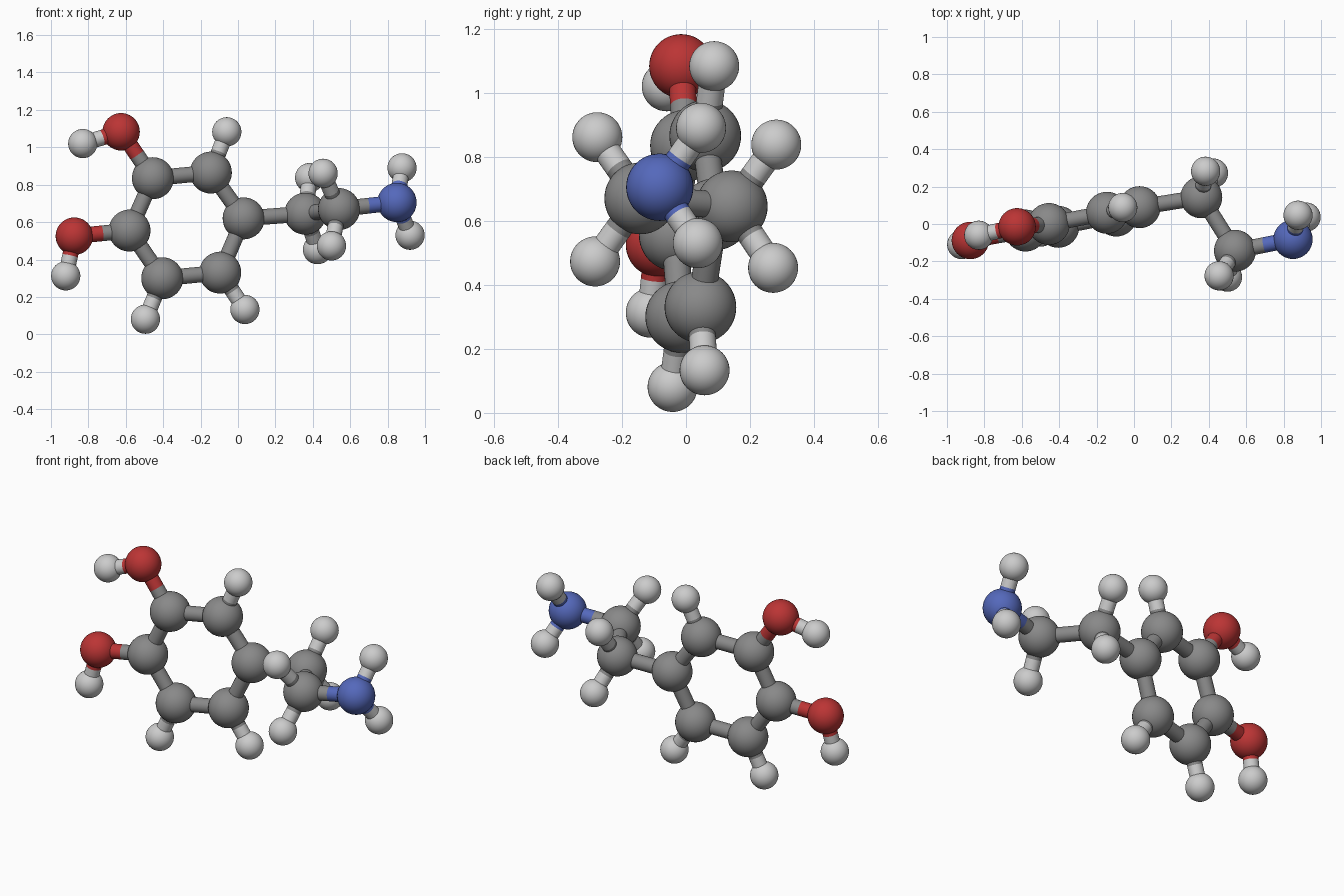
import bpy
from mathutils import Vector

if "Cube" in bpy.data.objects:
    bpy.data.objects.remove(bpy.data.objects["Cube"])

RADIUS = {"carbon": 0.112, "nitrogen": 0.105, "oxygen": 0.1, "hydrogen": 0.078}
COLOUR = {"carbon": (0.25, 0.25, 0.25, 1), "nitrogen": (0.09, 0.14, 0.5, 1),
          "oxygen": (0.5, 0.035, 0.035, 1), "hydrogen": (0.6, 0.6, 0.6, 1)}
BOND_RADIUS = 0.042

MATS = {}
for element, colour in COLOUR.items():
    MATS[element] = bpy.data.materials.new(element + "_colour")
    MATS[element].diffuse_color = colour

# Atoms: key -> element, position
ATOMS = {
    # six-sided ring
    "r1": ("carbon", (0.03, 0.09, 0.62)),
    "r2": ("carbon", (-0.145, 0.06, 0.865)),
    "r3": ("carbon", (-0.455, 0.0, 0.835)),
    "r4": ("carbon", (-0.58, -0.035, 0.555)),
    "r5": ("carbon", (-0.405, -0.015, 0.30)),
    "r6": ("carbon", (-0.095, 0.045, 0.33)),
    # ring side groups
    "o3": ("oxygen", (-0.625, -0.015, 1.083)),
    "o4": ("oxygen", (-0.875, -0.088, 0.525)),
    "ho3": ("hydrogen", (-0.83, -0.06, 1.02)),
    "ho4": ("hydrogen", (-0.921, -0.11, 0.313)),
    "h2": ("hydrogen", (-0.06, 0.088, 1.083)),
    "h5": ("hydrogen", (-0.495, -0.042, 0.081)),
    "h6": ("hydrogen", (0.037, 0.058, 0.133)),
    # side chain
    "ca": ("carbon", (0.36, 0.143, 0.645)),
    "cb": ("carbon", (0.54, -0.143, 0.67)),
    "n": ("nitrogen", (0.85, -0.082, 0.705)),
    "ha1": ("hydrogen", (0.383, 0.282, 0.838)),
    "ha2": ("hydrogen", (0.425, 0.272, 0.453)),
    "hb1": ("hydrogen", (0.455, -0.277, 0.861)),
    "hb2": ("hydrogen", (0.50, -0.284, 0.473)),
    "hn1": ("hydrogen", (0.877, 0.047, 0.89)),
    "hn2": ("hydrogen", (0.92, 0.037, 0.53)),
}

BONDS = """r1-r2 r2-r3 r3-r4 r4-r5 r5-r6 r6-r1 r3-o3 o3-ho3 r4-o4 o4-ho4
r2-h2 r5-h5 r6-h6 r1-ca ca-cb cb-n ca-ha1 ca-ha2 cb-hb1 cb-hb2 n-hn1 n-hn2""".split()


def finish(name, element):
    ob = bpy.context.object
    ob.name = name
    ob.data.materials.append(MATS[element])
    bpy.ops.object.shade_smooth_by_angle()


def half_bond(name, element, start, end):
    axis = end - start
    bpy.ops.mesh.primitive_cylinder_add(
        vertices=32, radius=BOND_RADIUS, depth=axis.length,
        location=(start + end) / 2,
        rotation=axis.to_track_quat('Z', 'Y').to_euler())
    finish(name, element)


# Balls
for key, (element, pos) in ATOMS.items():
    bpy.ops.mesh.primitive_uv_sphere_add(
        segments=40, ring_count=24, radius=RADIUS[element], location=pos)
    finish(element + "_ball", element)

# Sticks: each half takes the colour of its own ball
for bond in BONDS:
    (el_a, a), (el_b, b) = (ATOMS[k] for k in bond.split("-"))
    a, b = Vector(a), Vector(b)
    mid = (a + b) / 2
    half_bond(el_a + "_stick", el_a, a, mid)
    half_bond(el_b + "_stick", el_b, b, mid)

for m in bpy.data.materials:
    if m.users and not m.is_grease_pencil:
        m.use_nodes = True
        m.node_tree.nodes["Principled BSDF"].inputs["Base Color"].default_value = m.diffuse_color
